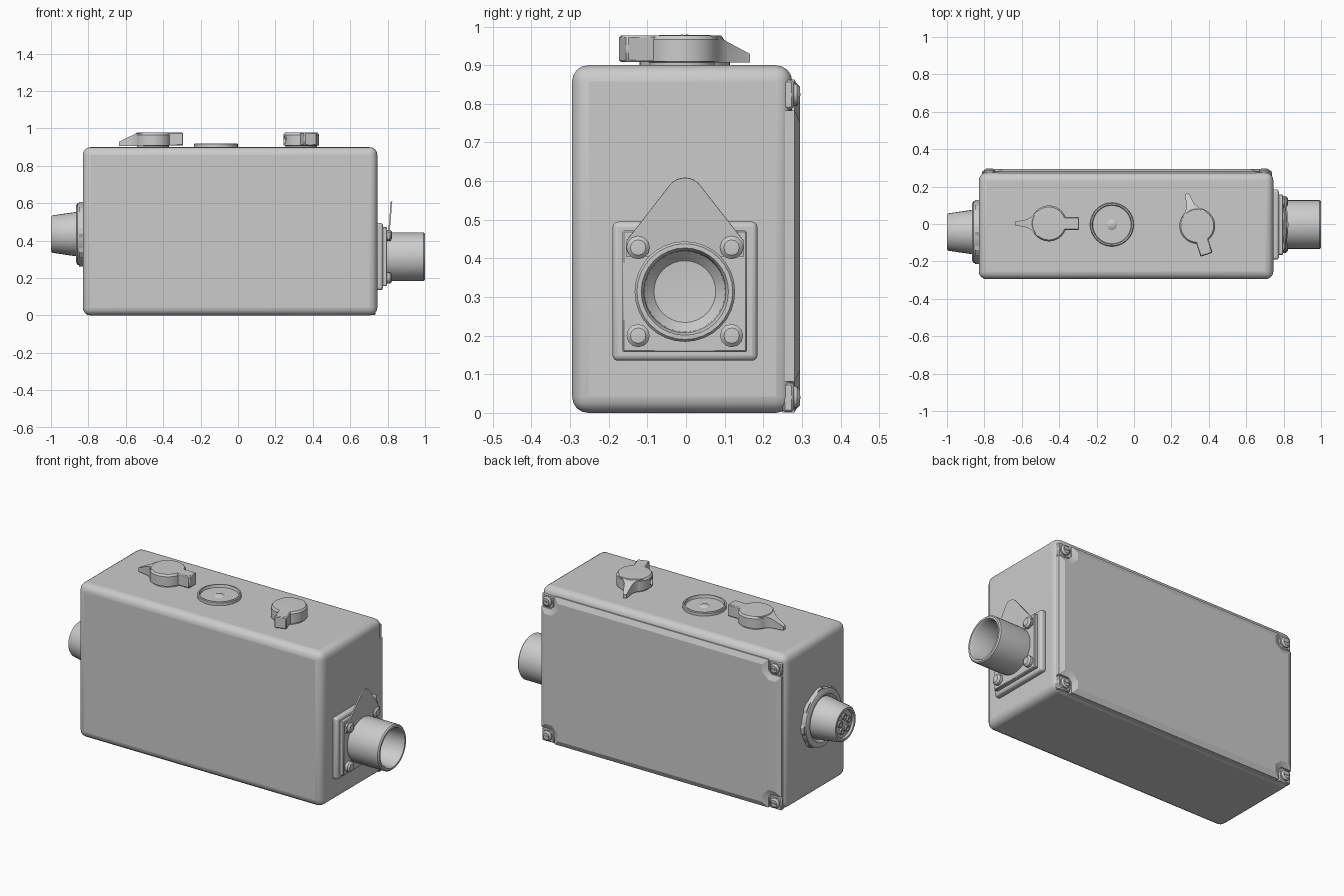
import bpy, bmesh, math
from mathutils import Matrix, Vector

if "Cube" in bpy.data.objects:
    bpy.data.objects.remove(bpy.data.objects["Cube"])

grey = bpy.data.materials.new("painted_grey_metal")
grey.diffuse_color = (0.6, 0.6, 0.6, 1)
grey.use_nodes = True
grey.node_tree.nodes["Principled BSDF"].inputs["Base Color"].default_value = grey.diffuse_color

# Axis frames: local z points along the named direction
RIGHT = Matrix(((0, 0, 1), (1, 0, 0), (0, 1, 0))).to_4x4()     # local x,y -> world y,z
LEFT = Matrix(((0, 0, -1), (-1, 0, 0), (0, 1, 0))).to_4x4()    # local x,y -> world -y,z
BACK = Matrix(((-1, 0, 0), (0, 0, 1), (0, 1, 0))).to_4x4()     # local x,y -> world -x,z
UP = Matrix.Identity(4)


def finish(name, bm, matrix=UP, angle=35):
    bmesh.ops.remove_doubles(bm, verts=bm.verts, dist=1e-5)
    bm.transform(matrix)
    bmesh.ops.recalc_face_normals(bm, faces=bm.faces)
    for f in bm.faces:
        f.smooth = True
    for e in bm.edges:
        if len(e.link_faces) == 2 and e.calc_face_angle(0) > math.radians(angle):
            e.smooth = False
    me = bpy.data.meshes.new(name)
    bm.to_mesh(me)
    bm.free()
    me.materials.append(grey)
    ob = bpy.data.objects.new(name, me)
    bpy.context.collection.objects.link(ob)
    return ob


def bevel(ob, width, segments=1):
    m = ob.modifiers.new("edge", "BEVEL")
    m.width, m.segments, m.limit_method = width, segments, "ANGLE"
    return ob


def cut(ob, cutter):
    m = ob.modifiers.new("hole", "BOOLEAN")
    m.operation, m.object, m.solver = "DIFFERENCE", cutter, "EXACT"
    cutter.hide_render = True
    cutter.hide_viewport = True


def lathe(name, profile, at, axis=UP, n=32, turn=0.0):
    """Revolve (radius, height) points about the local z axis."""
    bm = bmesh.new()
    rings = [[bm.verts.new((r * math.cos(turn + 2 * math.pi * i / n),
                            r * math.sin(turn + 2 * math.pi * i / n), h)) for i in range(n)]
             for r, h in profile]
    for a, b in zip(rings, rings[1:]):
        for i in range(n):
            j = (i + 1) % n
            bm.faces.new((a[i], a[j], b[j], b[i]))
    return finish(name, bm, Matrix.Translation(at) @ axis)


def prism(name, outline, depth, at, axis=UP, inset=0.0, drop=0.0):
    """Extrude an outline; optionally slope the rim of its far face."""
    bm = bmesh.new()
    f = bm.faces.new([bm.verts.new((x, y, 0)) for x, y in outline])
    back = f.copy()
    ext = bmesh.ops.extrude_face_region(bm, geom=[f])["geom"]
    bmesh.ops.translate(bm, verts=[v for v in ext if isinstance(v, bmesh.types.BMVert)],
                        vec=(0, 0, depth - drop))
    far = [g for g in ext if isinstance(g, bmesh.types.BMFace)]
    if inset:
        bmesh.ops.inset_region(bm, faces=far, thickness=inset, use_even_offset=True)
        for v in far[0].verts:
            v.co.z = depth
    if f.is_valid:
        bm.faces.remove(f)
    return finish(name, bm, Matrix.Translation(at) @ axis, 20)


def box(name, lo, hi, matrix=UP):
    bm = bmesh.new()
    bmesh.ops.create_cube(bm, size=1)
    lo, hi = Vector(lo), Vector(hi)
    for v in bm.verts:
        v.co = Vector(lo[i] + (v.co[i] + 0.5) * (hi[i] - lo[i]) for i in range(3))
    return finish(name, bm, matrix)


def arc(cx, cy, r, a0, a1, n):
    return [(cx + r * math.cos(math.radians(a0 + (a1 - a0) * i / n)),
             cy + r * math.sin(math.radians(a0 + (a1 - a0) * i / n))) for i in range(n + 1)]


# Housing with rounded edges
bevel(box("housing", (-0.83, -0.295, 0), (0.745, 0.275, 0.9)), 0.042, 4)

# Back cover with notched corners and a sloped rim
hw, hh, nx, nz = 0.775, 0.431, 0.085, 0.08
quarter = [(hw, hh - nz), (hw - nx * 0.75, hh - nz), (hw - nx, hh - nz * 0.75), (hw - nx, hh)]
outline = []
for sx, sz in ((1, 1), (-1, 1), (-1, -1), (1, -1)):
    q = [(sx * x, sz * z) for x, z in quarter]
    outline += q if sx * sz > 0 else q[::-1]
prism("back_cover", outline, 0.045, (-0.038, 0.25, 0.432), BACK, 0.03, 0.014)

# Cover screws on corner seats
for sx in (-1, 1):
    for sz in (-1, 1):
        cx, cz = -0.038 + sx * 0.735, 0.432 + sz * 0.392
        bevel(box("screw_seat", (cx - 0.039, 0.25, cz - 0.038), (cx + 0.039, 0.279, cz + 0.038)), 0.006)
        s = lathe("cover_screw", [(0, 0), (0.029, 0), (0.029, 0.012), (0.02, 0.02), (0, 0.02)],
                  (cx, 0.275, cz), BACK, 16)
        bevel(box("screw_slot_bar", (cx - 0.018, 0.29, cz - 0.004), (cx + 0.018, 0.297, cz + 0.004)), 0.001)

# Right connector: flange, plate, open tube
bevel(box("connector_flange", (0.735, -0.19, 0.135), (0.775, 0.185, 0.495)), 0.014, 3)
bevel(box("connector_plate", (0.77, -0.165, 0.157), (0.797, 0.158, 0.472)), 0.004)
lathe("connector_tube", [(0, 0), (0.126, 0), (0.13, 0.03), (0.13, 0.205), (0.124, 0.212), (0.113, 0.212),
                         (0.106, 0.2), (0.104, 0.05), (0.08, 0.025), (0, 0.018)],
      (0.788, -0.003, 0.314), RIGHT)
for y in (-0.124, 0.118):
    for z in (0.2, 0.428):
        lathe("plate_bolt", [(0, 0), (0.03, 0), (0.03, 0.018), (0.02, 0.027), (0, 0.029)],
              (0.795, y, z), RIGHT, 12)

# Hanging tab with slotted hole, leaning slightly outward
tilt = Matrix.Rotation(math.radians(5), 4, "Y")
tab = prism("hanging_tab", [(-0.155, 0), (0.15, 0), (0.15, 0.04)] + arc(-0.003, 0.155, 0.05, 35, 145, 8)
            + [(-0.155, 0.04)], 0.008, (0.799, 0, 0.405), tilt @ RIGHT)
slot = prism("tab_slot_cutter", arc(-0.003, 0.16, 0.026, 0, 180, 8) + arc(-0.003, 0.14, 0.026, 180, 360, 8),
             0.06, (0.775, 0, 0.405), tilt @ RIGHT)
cut(tab, slot)

# Left connector: lobed lock nut, tapered barrel, pins
C = (-0.82, -0.043, 0.435)
nut = [((0.172 if i % 4 < 2 else 0.16) * math.cos(math.radians(i * 11.25)),
        (0.172 if i % 4 < 2 else 0.16) * math.sin(math.radians(i * 11.25))) for i in range(32)]
prism("lock_nut", nut, 0.03, C, LEFT)
lathe("nut_rim", [(0.12, 0), (0.165, 0.0), (0.165, 0.038), (0.152, 0.045), (0.135, 0.045), (0.12, 0.03)], C, LEFT)
lathe("barrel", [(0, 0), (0.12, 0), (0.118, 0.05), (0.1, 0.172), (0.093, 0.18), (0.08, 0.18),
                 (0.076, 0.168), (0, 0.168)], C, LEFT)
for i in range(5):
    a = math.radians(90 + 72 * i)
    lathe("pin_socket", [(0.012, 0.165), (0.019, 0.165), (0.019, 0.178), (0.011, 0.178), (0.011, 0.165)],
          (C[0], C[1] + 0.042 * math.cos(a), C[2] + 0.042 * math.sin(a)), LEFT, 10)

# Round dished cap on the top with a centre stud
lathe("top_cap", [(0, 0), (0.117, 0), (0.117, 0.02), (0.113, 0.024), (0.106, 0.024), (0.102, 0.009), (0, 0.009)],
      (-0.118, -0.003, 0.896), n=40)
lathe("cap_stud", [(0.03, 0), (0.022, 0.006), (0, 0.01)], (-0.118, -0.003, 0.904), n=14)


def knob(x, y, degrees):
    """Control knob whose pointer runs along local +x."""
    m = Matrix.Translation((x, y, 0.9)) @ Matrix.Rotation(math.radians(degrees), 4, "Z")
    body = lathe("knob_body", [(0, -0.005), (0.085, -0.005), (0.085, 0.007), (0.096, 0.01),
                               (0.096, 0.066), (0.088, 0.077), (0, 0.079)], (0, 0, 0), m, 32)
    # Pointer: lofted rectangles that narrow and sink to the tip
    bm = bmesh.new()
    rings = []
    for u, w, top in ((0.0, 0.085, 0.077), (0.065, 0.066, 0.077), (0.088, 0.04, 0.074),
                      (0.115, 0.022, 0.061), (0.182, 0.01, 0.029)):
        rings.append([bm.verts.new(p) for p in ((u, -w, 0.007), (u, w, 0.007), (u, w, top), (u, -w, top))])
    for a, b in zip(rings, rings[1:]):
        for i in range(4):
            j = (i + 1) % 4
            bm.faces.new((a[i], a[j], b[j], b[i]))
    bm.faces.new(rings[0])
    bm.faces.new(rings[-1])
    finish("knob_pointer", bm, m)
    tail = box("knob_tail", (-0.162, -0.034, 0.008), (-0.06, 0.034, 0.077), m)
    # Set-screw holes in the tail end and in the side
    hole = [(0, 0), (0.02, 0), (0.02, 0.04), (0, 0.04)]
    turn_x = Matrix.Rotation(math.radians(90), 4, "Y")
    turn_y = Matrix.Rotation(math.radians(-90), 4, "X")
    cut(tail, lathe("tail_hole_cutter", hole, (0, 0, 0),
                    m @ Matrix.Translation((-0.185, 0, 0.04)) @ turn_x, 12))
    cut(body, lathe("side_hole_cutter", hole, (0, 0, 0),
                    m @ Matrix.Translation((0, 0.075, 0.036)) @ turn_y, 12))
    bevel(tail, 0.005)


knob(-0.455, 0.003, 180)
knob(0.338, -0.01, 108)
